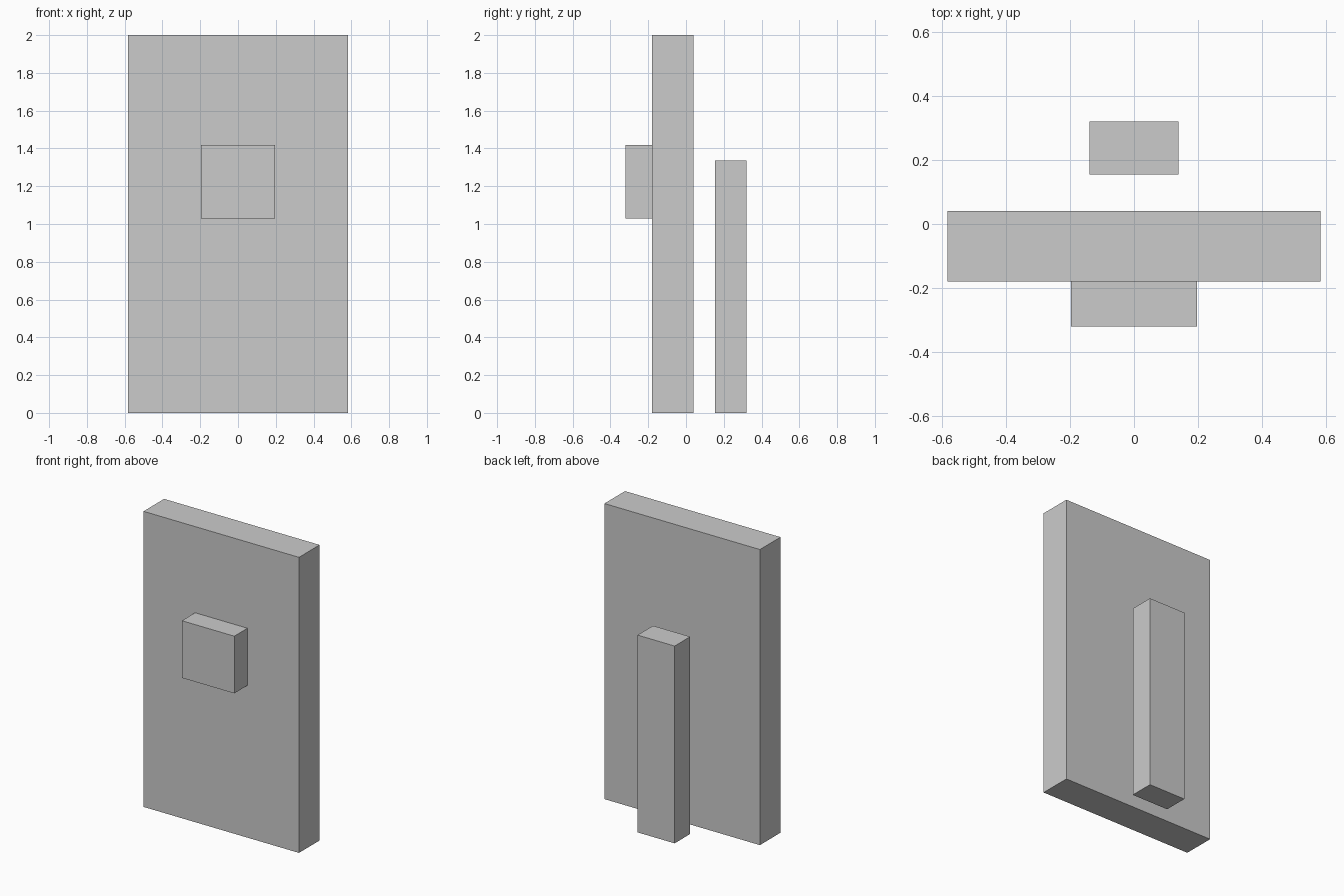
import bpy

if "Cube" in bpy.data.objects:
    bpy.data.objects.remove(bpy.data.objects["Cube"])


def box(name, half_width, y, z):
    """Box centred on x, spanning the given y and z ranges."""
    bpy.ops.mesh.primitive_cube_add(
        size=1, location=(0, (y[0] + y[1]) / 2, (z[0] + z[1]) / 2))
    obj = bpy.context.object
    obj.name = name
    obj.scale = (2 * half_width, y[1] - y[0], z[1] - z[0])
    bpy.ops.object.transform_apply(location=False, rotation=False, scale=True)
    return obj


# Upright slab
box("main_panel", 0.582, (-0.179, 0.041), (0, 2))
# Block fixed to the front face
box("front_block", 0.196, (-0.32, -0.179), (1.03, 1.417))
# Free-standing post behind the slab
box("rear_post", 0.139, (0.154, 0.32), (0, 1.335))
